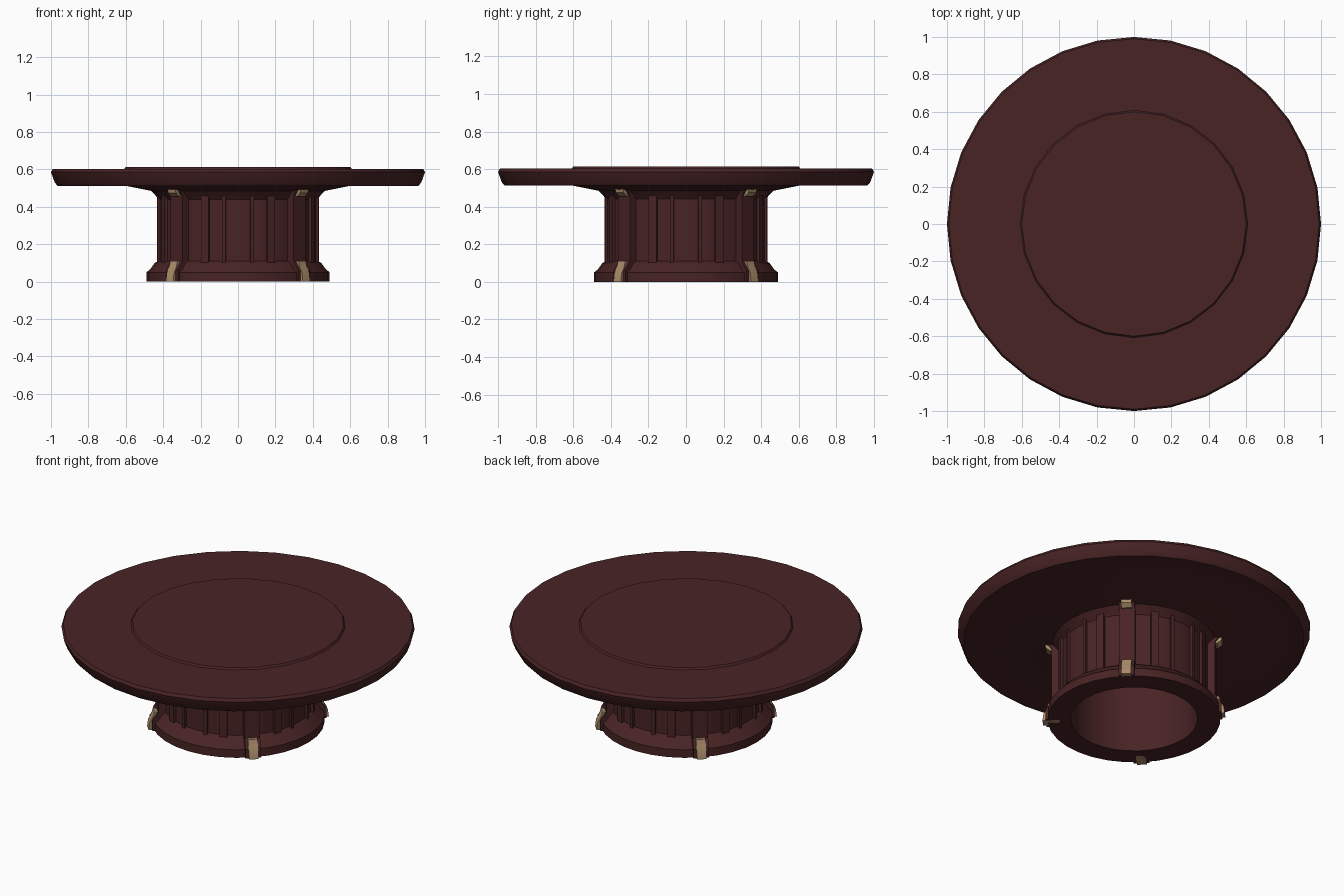
import bpy, bmesh, math
from mathutils import Matrix, Vector

if "Cube" in bpy.data.objects:
    bpy.data.objects.remove(bpy.data.objects["Cube"])


def material(name, rgb):
    m = bpy.data.materials.new(name)
    m.diffuse_color = (*rgb, 1)
    m.use_nodes = True
    m.node_tree.nodes["Principled BSDF"].inputs["Base Color"].default_value = m.diffuse_color
    return m


WOOD = material("dark red wood", (0.066, 0.017, 0.018))
BRASS = material("pale brass", (0.40, 0.26, 0.14))


def finish(name, bm, mat):
    bmesh.ops.recalc_face_normals(bm, faces=bm.faces)
    me = bpy.data.meshes.new(name)
    bm.to_mesh(me)
    bm.free()
    me.materials.append(mat)
    ob = bpy.data.objects.new(name, me)
    bpy.context.collection.objects.link(ob)
    bpy.ops.object.select_all(action='DESELECT')
    bpy.context.view_layer.objects.active = ob
    ob.select_set(True)
    bpy.ops.object.shade_smooth_by_angle(angle=math.radians(30))
    return ob


def lathe(name, profile, sides, closed=False):
    """Spin (radius, z) points about z; open profiles get capped ends."""
    bm = bmesh.new()
    rings = []
    for r, z in profile:
        rings.append([bm.verts.new((r * math.cos(a), r * math.sin(a), z))
                      for a in (2 * math.pi * i / sides for i in range(sides))])
    pairs = list(zip(rings, rings[1:]))
    if closed:
        pairs.append((rings[-1], rings[0]))
    else:
        bm.faces.new(rings[0])
        bm.faces.new(rings[-1])
    for lo, hi in pairs:
        for i in range(sides):
            j = (i + 1) % sides
            bm.faces.new((lo[i], lo[j], hi[j], hi[i]))
    return finish(name, bm, WOOD)


def radial(name, profile, width, degrees, mat):
    """Extrude an (outward, z) outline to a width, turned to an angle."""
    bm = bmesh.new()
    face = bm.faces.new([bm.verts.new((r, -width / 2, z)) for r, z in profile])
    ext = bmesh.ops.extrude_face_region(bm, geom=[face])
    new = [v for v in ext["geom"] if isinstance(v, bmesh.types.BMVert)]
    bmesh.ops.translate(bm, verts=new, vec=Vector((0, width, 0)))
    bm.transform(Matrix.Rotation(math.radians(degrees), 4, 'Z'))
    return finish(name, bm, mat)


# Table top with chamfered rim and a slightly raised centre
lathe("table_top", [(0.45, 0.482), (0.60, 0.512), (0.965, 0.512), (0.98, 0.53),
                    (1.0, 0.585), (0.99, 0.603)], 32)
lathe("raised_centre", [(0.61, 0.60), (0.60, 0.614)], 24)

# Hollow drum with moulded foot ring and collar
lathe("pedestal_drum", [(0.36, 0.0), (0.49, 0.0), (0.49, 0.05), (0.47, 0.065),
                        (0.445, 0.10), (0.425, 0.11), (0.425, 0.44),
                        (0.445, 0.465), (0.47, 0.49), (0.36, 0.49)], 32, closed=True)

for k in range(4):
    # Shallow pilasters framing the panel on each side
    for off in (-24, -10, 10, 24):
        radial("pilaster", [(0.40, 0.09), (0.439, 0.09), (0.439, 0.47), (0.40, 0.47)],
               0.045 if abs(off) > 20 else 0.02, 90 * k + off, WOOD)
    # Corner posts with brass mounts at head and foot
    ang = 90 * k + 45
    radial("corner_post", [(0.40, 0.0), (0.50, 0.0), (0.50, 0.06), (0.465, 0.11),
                           (0.465, 0.46), (0.49, 0.50), (0.40, 0.50)], 0.09, ang, WOOD)
    radial("foot_mount", [(0.42, 0.0), (0.518, 0.0), (0.512, 0.045), (0.495, 0.075),
                          (0.485, 0.11), (0.42, 0.11)], 0.055, ang, BRASS)
    radial("head_mount", [(0.42, 0.455), (0.475, 0.455), (0.50, 0.475),
                          (0.505, 0.505), (0.42, 0.505)], 0.06, ang, BRASS)
